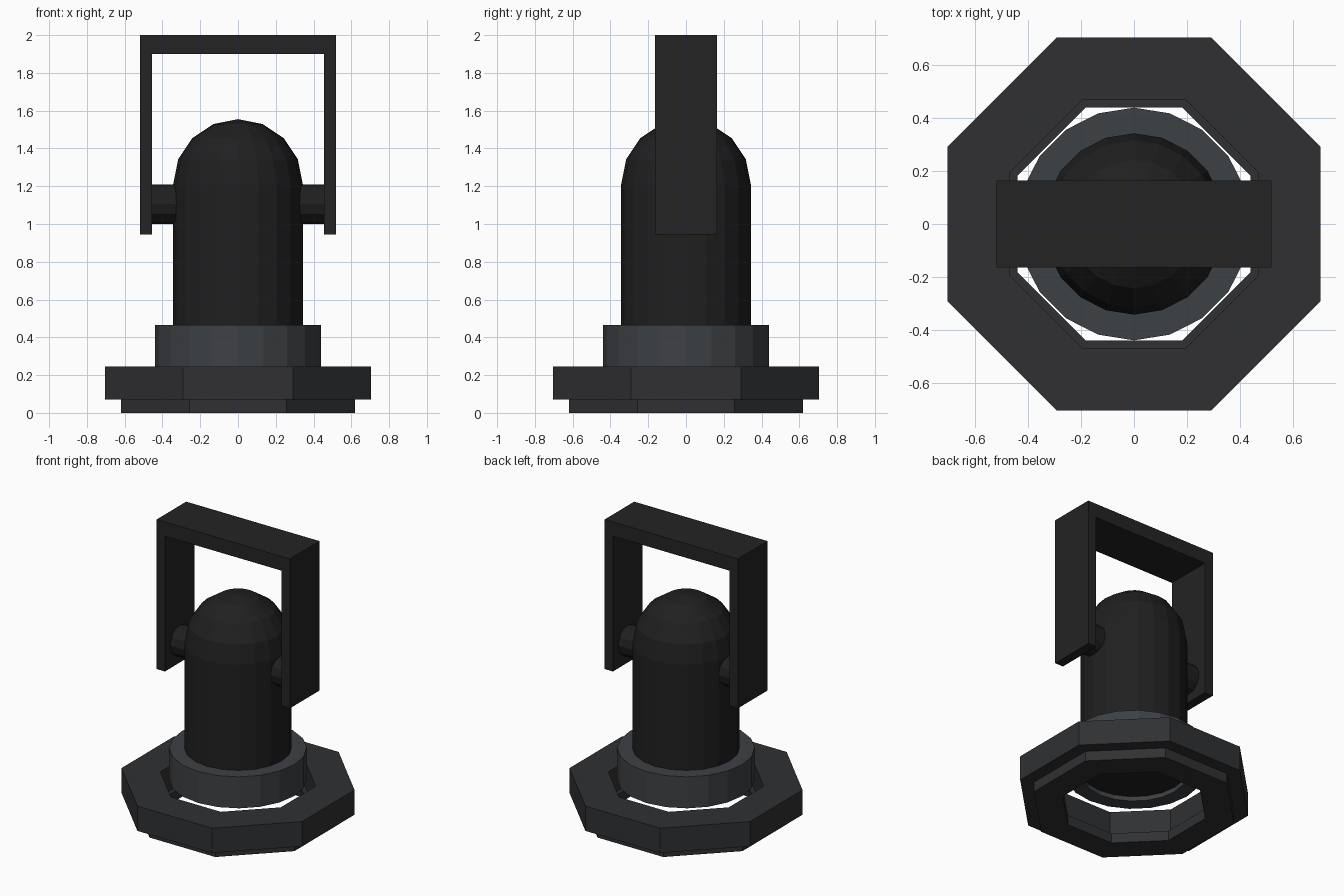
import bpy, bmesh
from math import sin, cos, pi, radians
from mathutils import Matrix

if "Cube" in bpy.data.objects:
    bpy.data.objects.remove(bpy.data.objects["Cube"])


def material(name, rgb):
    m = bpy.data.materials.new(name)
    m.diffuse_color = (*rgb, 1)
    m.use_nodes = True
    m.node_tree.nodes["Principled BSDF"].inputs["Base Color"].default_value = m.diffuse_color
    return m


BLACK = material("black_metal", (0.014, 0.014, 0.014))
DARK = material("dark_metal", (0.017, 0.017, 0.018))
RING = material("ring_grey", (0.029, 0.030, 0.033))
COLLAR = material("collar_grey", (0.047, 0.052, 0.057))


def finish(name, bm, mat):
    bmesh.ops.remove_doubles(bm, verts=bm.verts, dist=1e-5)
    bmesh.ops.recalc_face_normals(bm, faces=bm.faces)
    me = bpy.data.meshes.new(name)
    bm.to_mesh(me)
    bm.free()
    me.materials.append(mat)
    ob = bpy.data.objects.new(name, me)
    bpy.context.collection.objects.link(ob)
    return ob


def lathe(name, profile, sides, mat, turn=0.0, closed=True):
    """Spin an (r, z) profile around z with flat sides."""
    bm = bmesh.new()
    rows = []
    for i in range(sides):
        a = turn + 2 * pi * i / sides
        rows.append([bm.verts.new((r * cos(a), r * sin(a), z)) for r, z in profile])
    count = len(profile)
    for i in range(sides):
        p, q = rows[i], rows[(i + 1) % sides]
        for j in range(count if closed else count - 1):
            k = (j + 1) % count
            quad = [p[j], q[j], q[k], p[k]]
            if profile[j][0] == 0:
                quad.pop(1)
                bm.verts.ensure_lookup_table()
            elif profile[k][0] == 0:
                quad.pop(2)
            bm.faces.new(quad)
    return finish(name, bm, mat)


def washer(outer, inner, z0, z1):
    return [(outer, z0), (outer, z1), (inner, z1), (inner, z0)]


# Octagonal flange: apothem sizes converted to corner radii
f = 1 / cos(pi / 8)
lathe("octagon_flange", washer(0.705 * f, 0.47 * f, 0.07, 0.245), 8, RING, pi / 8)
lathe("octagon_foot", washer(0.62 * f, 0.44 * f, 0.0, 0.07), 8, RING, pi / 8)

# Round collar around the lamp body
lathe("collar", washer(0.44, 0.34, 0.243, 0.465), 20, COLLAR)

# Lamp body with a four-step dome and a slightly recessed underside
dome = [(0.343 * sin(radians(t)), 1.21 + 0.345 * cos(radians(t))) for t in (90, 67.5, 45, 22.5)]
lathe("lamp_body", [(0, 0.275), (0.343, 0.275)] + dome + [(0, 1.555)], 20, BLACK, closed=False)

# Pivot pins joining body and yoke
for side, label in ((-1, "left"), (1, "right")):
    bm = bmesh.new()
    bmesh.ops.create_cone(bm, cap_ends=True, segments=12, radius1=0.105, radius2=0.105, depth=0.155,
                          matrix=Matrix.Translation((side * 0.3785, 0, 1.105)) @ Matrix.Rotation(pi / 2, 4, 'Y'))
    finish("pivot_pin_" + label, bm, BLACK)

# Mounting yoke: U profile extruded front to back
half = [(0.52, 2.0), (0.52, 0.945), (0.455, 0.945), (0.455, 1.9)]
outline = half + [(-x, z) for x, z in reversed(half)]
bm = bmesh.new()
face = bm.faces.new([bm.verts.new((x, -0.165, z)) for x, z in outline])
ext = bmesh.ops.extrude_face_region(bm, geom=[face], use_keep_orig=True)
bmesh.ops.translate(bm, vec=(0, 0.33, 0),
                    verts=[v for v in ext["geom"] if isinstance(v, bmesh.types.BMVert)])
finish("mounting_yoke", bm, DARK)
